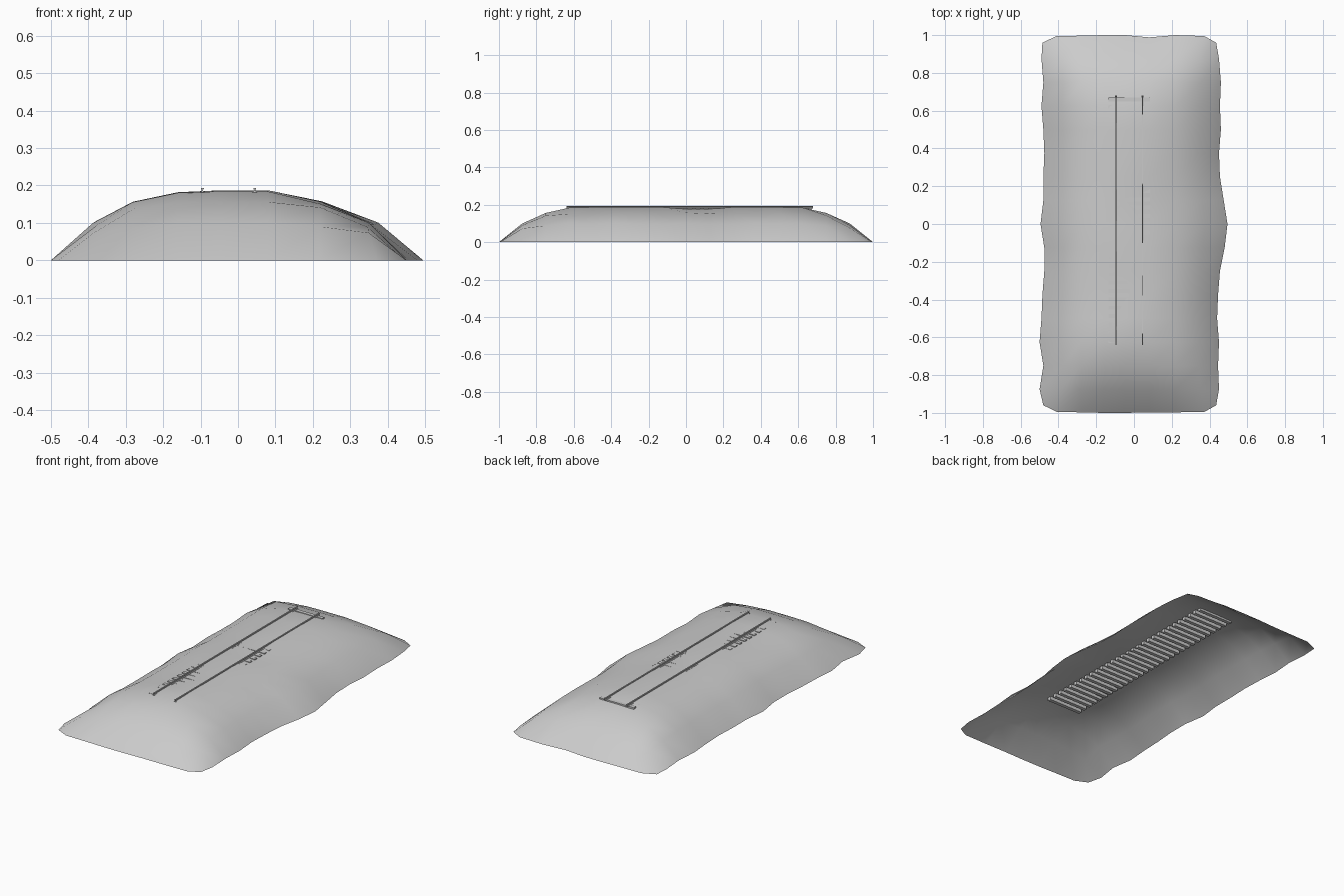
import bpy, bmesh, random

random.seed(4)
cube = bpy.data.objects.get("Cube")
if cube:
    bpy.data.objects.remove(cube, do_unlink=True)

# One plain grey for everything
GREY = (0.6, 0.6, 0.6, 1)
grey = bpy.data.materials.new("plain_grey")
grey.use_nodes = True
grey.diffuse_color = GREY
shader = grey.node_tree.nodes["Principled BSDF"]
shader.inputs["Base Color"].default_value = GREY
shader.inputs["Roughness"].default_value = 0.8


def finish(bm, name, smooth=False):
    mesh = bpy.data.meshes.new(name)
    bm.normal_update()
    bm.to_mesh(mesh)
    bm.free()
    mesh.materials.append(grey)
    for poly in mesh.polygons:
        poly.use_smooth = smooth
    obj = bpy.data.objects.new(name, mesh)
    bpy.context.collection.objects.link(obj)
    return obj


# Gravel mound: an open shell on a grid, with a ragged foot
COLUMNS = [-.485, -.38, -.28, -.16, -.045, .08, .22, .35, .45]
ACROSS = [0, .1, .156, .182, .187, .187, .156, .1, 0]
ALONG = [0, .1, .156, .184]
LEFT_FOOT = [-.48, -.5, -.48, -.5, -.49, -.485, -.475, -.475, -.495,
             -.48, -.48, -.475, -.48, -.49, -.48, -.49, -.485]
RIGHT_FOOT = [.435, .45, .445, .45, .44, .445, .455, .48, .495,
              .475, .455, .45, .46, .455, .46, .45, .435]
# Shallow dips that expose the sleepers: (column, row) -> depth
DIPS = {(5, 8): .010, (5, 9): .010, (4, 9): .006, (6, 9): .004,
        (3, 4): .006, (3, 5): .007, (3, 6): .005, (4, 5): .007, (4, 6): .005}
TOP = .187
ROWS = len(LEFT_FOOT)
LAST = len(COLUMNS) - 1

bm = bmesh.new()
grid = []
for j in range(ROWS):
    y = -1 + 2 * j / (ROWS - 1)
    end = min(j, ROWS - 1 - j)
    g = ALONG[end] / TOP if end < len(ALONG) else 1
    row = []
    for i, x in enumerate(COLUMNS):
        f = ACROSS[i] / TOP
        side = min(i, LAST - i)
        # ragged sides fade out towards the crest
        foot = LEFT_FOOT[j] - COLUMNS[0] if i < 4 else RIGHT_FOOT[j] - COLUMNS[-1]
        px = x + foot * max(0, 1 - side * .45)
        py = y
        if end == 0:
            py *= .96 if side == 0 else 1 - random.choice([0, .003, .012])
            if side == 1:
                px -= .03 if x < 0 else -.03
                py = y * .995
        z = TOP * (.5 * f * g + .5 * min(f, g)) - DIPS.get((i, j), 0)
        if end and side in (1, 2):
            z += random.uniform(-.006, .002)
        row.append(bm.verts.new((px, py, z)))
    grid.append(row)
# make both ends reach full length
grid[0][4].co.y, grid[-1][4].co.y = -1, 1
for j in range(ROWS - 1):
    for i in range(LAST):
        bm.faces.new((grid[j][i], grid[j][i + 1], grid[j + 1][i + 1], grid[j + 1][i]))
finish(bm, "gravel_mound", smooth=True)

# Sleepers
CENTRE, BACK, FRONT = -.025, .66, -.62
COUNT = 30
bm = bmesh.new()
for k in range(COUNT):
    y = FRONT + (BACK - FRONT) * k / (COUNT - 1)
    made = bmesh.ops.create_cube(bm, size=1)["verts"]
    bmesh.ops.scale(bm, verts=made, vec=(.22, .021, .02))
    bmesh.ops.translate(bm, verts=made, vec=(CENTRE, y, .1715))
finish(bm, "sleepers")

# Rails: a flat-bottomed section swept along the track
HALF_SECTION = [(.006, .181), (.006, .183), (.002, .185),
                (.002, .189), (.0035, .190), (.0035, .193)]
SECTION = HALF_SECTION + [(-x, z) for x, z in reversed(HALF_SECTION)]
for name, offset in (("right_rail", -.07), ("left_rail", .07)):
    bm = bmesh.new()
    face = bm.faces.new([bm.verts.new((CENTRE + offset + x, -.64, z)) for x, z in SECTION])
    swept = bmesh.ops.extrude_face_region(bm, geom=[face], use_keep_orig=True)
    moved = [v for v in swept["geom"] if isinstance(v, bmesh.types.BMVert)]
    bmesh.ops.translate(bm, verts=moved, vec=(0, 1.32, 0))
    bmesh.ops.recalc_face_normals(bm, faces=bm.faces)
    finish(bm, name)
